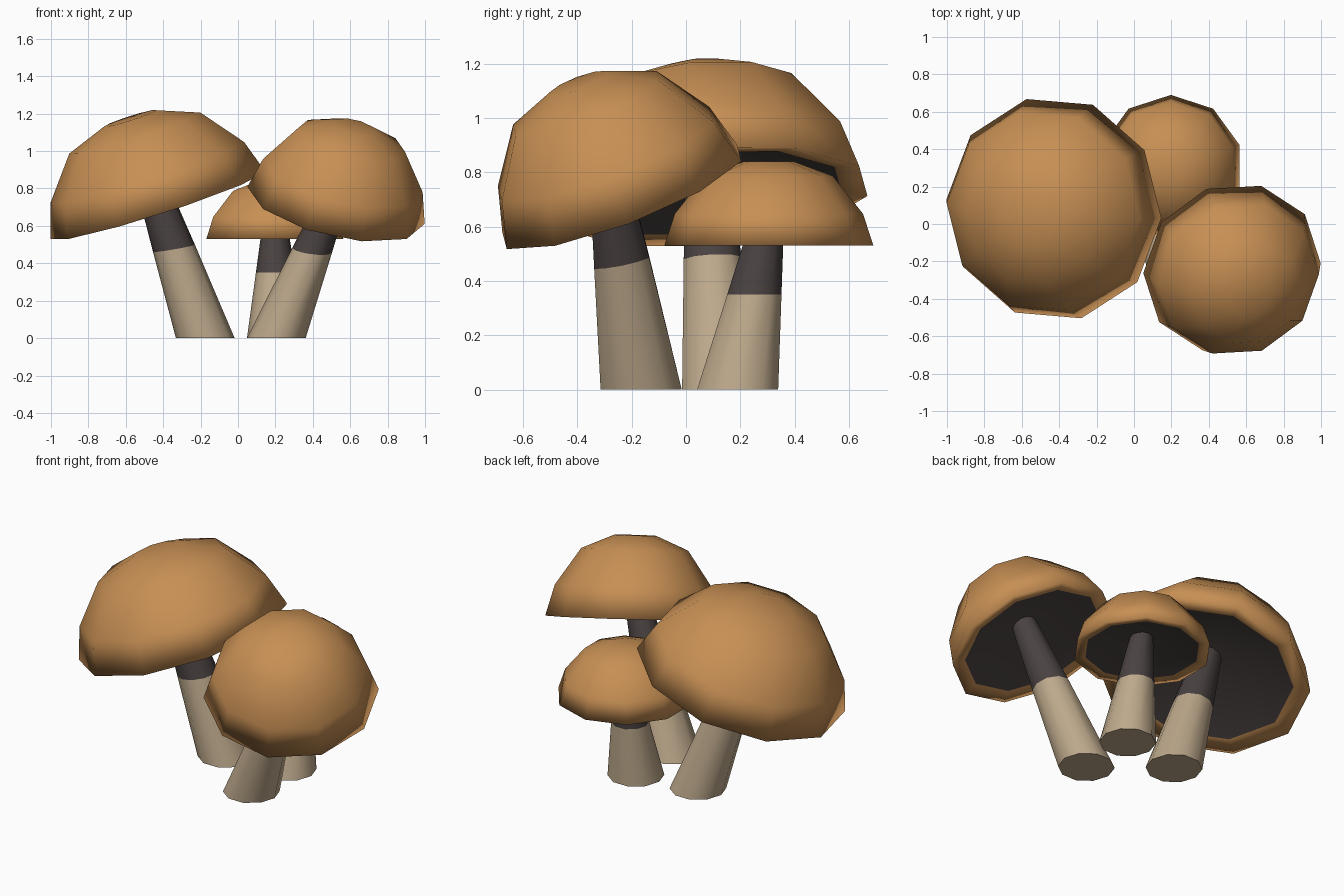
import bpy, bmesh, math
from mathutils import Vector

if "Cube" in bpy.data.objects:
    bpy.data.objects.remove(bpy.data.objects["Cube"])

SIDES = 10


def material(name, rgb):
    m = bpy.data.materials.new(name)
    m.diffuse_color = (*rgb, 1)
    m.use_nodes = True
    m.node_tree.nodes["Principled BSDF"].inputs["Base Color"].default_value = m.diffuse_color
    return m


ORANGE = material("cap_orange_brown", (0.57, 0.275, 0.088))
TAN = material("stem_tan", (0.51, 0.395, 0.26))
DARK = material("gill_dark_brown", (0.068, 0.054, 0.053))


def ring(bm, r, z, phase):
    return [bm.verts.new((r * math.cos(phase + 2 * math.pi * i / SIDES),
                          r * math.sin(phase + 2 * math.pi * i / SIDES), z))
            for i in range(SIDES)]


def bridge(bm, a, b, mat):
    for i in range(SIDES):
        j = (i + 1) % SIDES
        f = bm.faces.new((a[i], a[j], b[j], b[i]))
        f.material_index, f.smooth = mat, True


def finish(bm, name, mats):
    bmesh.ops.recalc_face_normals(bm, faces=bm.faces)
    me = bpy.data.meshes.new(name)
    bm.to_mesh(me)
    bm.free()
    for m in mats:
        me.materials.append(m)
    ob = bpy.data.objects.new(name, me)
    bpy.context.collection.objects.link(ob)
    return ob


# Cap: closed dome, orange lip turned under the rim, dark conical gills
def make_cap(name, centre, normal, radius, height, phase):
    bm = bmesh.new()
    profile = [(0.24, 1.0), (0.61, 0.83), (0.9, 0.38), (1.0, 0.0), (0.84, 0.03)]
    rings = [ring(bm, r * radius, h * height, phase) for r, h in profile]
    for a, b in zip(rings, rings[1:]):
        bridge(bm, a, b, 0)
    top = bm.faces.new(rings[0])
    top.smooth = True
    apex = bm.verts.new((0, 0, 0.36 * height))
    for i in range(SIDES):
        f = bm.faces.new((rings[-1][i], rings[-1][(i + 1) % SIDES], apex))
        f.material_index, f.smooth = 1, True
    ob = finish(bm, name, [ORANGE, DARK])
    ob.rotation_mode = 'QUATERNION'
    ob.rotation_quaternion = Vector((0, 0, 1)).rotation_difference(normal)
    ob.location = centre


# Stem: leaning taper, level at the ground and turning square to the cap
def make_stem(name, base, top, r0, r1, normal):
    bm = bmesh.new()
    rings = []
    for t in (0, 0.535, 1):
        c = base.lerp(top, t)
        vs = ring(bm, r0 + (r1 - r0) * t, 0, 0)
        for v in vs:
            lift = -t * (normal.x * v.co.x + normal.y * v.co.y) / normal.z
            v.co = v.co + c + Vector((0, 0, lift))
        rings.append(vs)
    bridge(bm, rings[0], rings[1], 0)
    bridge(bm, rings[1], rings[2], 1)
    bm.faces.new(rings[0])
    bm.faces.new(rings[2]).material_index = 1
    for v in rings[0]:
        for e in v.link_edges:
            if e.other_vert(v) in rings[0]:
                e.smooth = False
    finish(bm, name, [TAN, DARK])


# name, cap centre, cap axis, radius, height, phase, stem base, stem radii
mushrooms = [
    ("large", (-0.428, 0.082, 0.71), (-0.32, -0.085, 1), 0.604, 0.49, -4,
     (-0.175, 0.135), 0.157, 0.073),
    ("medium", (0.524, -0.236, 0.71), (0.23, -0.38, 1), 0.485, 0.457, 1,
     (0.205, -0.165), 0.157, 0.062),
    ("small", (0.197, 0.305, 0.53), (0, 0, 1), 0.385, 0.31, 18,
     (0.205, 0.19), 0.157, 0.06),
]
for name, c, n, r, h, ph, base, r0, r1 in mushrooms:
    centre, normal = Vector(c), Vector(n).normalized()
    make_cap(name + "_mushroom_cap", centre, normal, r, h, math.radians(ph))
    make_stem(name + "_mushroom_stem", Vector((*base, 0)),
              centre + normal * h * 0.4, r0, r1, normal)
